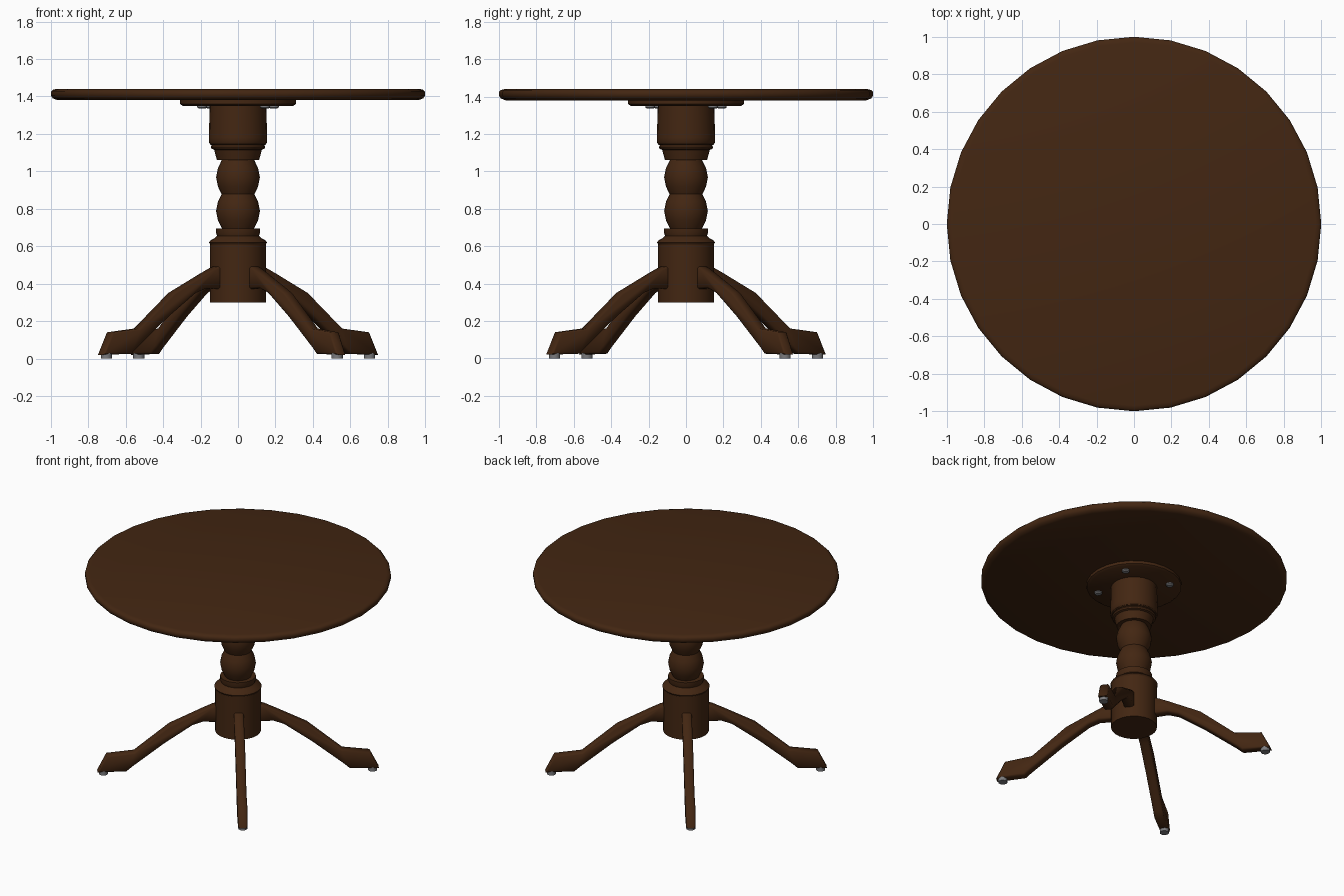
import bpy, bmesh, math
from mathutils import Matrix, Vector

if "Cube" in bpy.data.objects:
    bpy.data.objects.remove(bpy.data.objects["Cube"])


def material(name, rgb):
    m = bpy.data.materials.new(name)
    m.diffuse_color = (*rgb, 1)
    m.use_nodes = True
    m.node_tree.nodes["Principled BSDF"].inputs["Base Color"].default_value = m.diffuse_color
    return m


WOOD = material("dark_wood", (0.056, 0.0195, 0.006))
METAL = material("grey_metal", (0.2, 0.2, 0.21))


def finish(name, bm, mat, angle=40):
    bmesh.ops.recalc_face_normals(bm, faces=bm.faces[:])
    me = bpy.data.meshes.new(name)
    bm.to_mesh(me)
    bm.free()
    me.materials.append(mat)
    ob = bpy.data.objects.new(name, me)
    bpy.context.collection.objects.link(ob)
    bpy.ops.object.select_all(action="DESELECT")
    ob.select_set(True)
    bpy.context.view_layer.objects.active = ob
    bpy.ops.object.shade_smooth_by_angle(angle=math.radians(angle))
    return ob


def lathe(name, profile, sides, mat, centre=(0, 0), angle=40):
    """Closed solid turned from (radius, height) points, bottom to top."""
    bm = bmesh.new()
    rings = []
    for r, z in profile:
        rings.append([bm.verts.new((centre[0] + r * math.cos(2 * math.pi * i / sides),
                                    centre[1] + r * math.sin(2 * math.pi * i / sides), z))
                      for i in range(sides)])
    for a, b in zip(rings, rings[1:]):
        for i in range(sides):
            j = (i + 1) % sides
            bm.faces.new((a[i], a[j], b[j], b[i]))
    bm.faces.new(rings[0][::-1])
    bm.faces.new(rings[-1])
    return finish(name, bm, mat, angle)


# Table top and the mounting plate below it
lathe("table_top", [(0.965, 1.38), (0.99, 1.39), (1.0, 1.405), (1.0, 1.425),
                    (0.99, 1.435), (0.97, 1.44)], 32, WOOD, angle=50)
lathe("mounting_plate", [(0.295, 1.35), (0.31, 1.36), (0.31, 1.385)], 24, WOOD)

# Turned column, stacked from the bottom up
lathe("column_base", [(0.15, 0.30), (0.15, 0.61)], 24, WOOD)
lathe("base_collar", [(0.145, 0.605), (0.155, 0.62), (0.148, 0.63), (0.122, 0.645),
                      (0.112, 0.655), (0.117, 0.67), (0.117, 0.695)], 24, WOOD)
for name, z in (("lower_ball", 0.788), ("upper_ball", 0.968)):
    lathe(name, [(0.085, z - 0.095), (0.107, z - 0.05), (0.117, z),
                 (0.107, z + 0.05), (0.085, z + 0.095)], 24, WOOD)
lathe("upper_collar", [(0.113, 1.06), (0.127, 1.115), (0.14, 1.12), (0.145, 1.13),
                       (0.14, 1.14), (0.15, 1.145)], 24, WOOD)
lathe("column_head", [(0.145, 1.14), (0.156, 1.155), (0.156, 1.18), (0.151, 1.34),
                      (0.151, 1.355)], 24, WOOD)

# Leg outline as (distance from the axis, height)
LEG = [(0.12, 0.50), (0.17, 0.485), (0.235, 0.455), (0.45, 0.35), (0.68, 0.16),
       (0.86, 0.14), (0.92, 0.02), (0.73, 0.025), (0.69, 0.06), (0.48, 0.225),
       (0.30, 0.35), (0.23, 0.375), (0.12, 0.37)]
HALF = 0.032

for k in range(4):
    turn = math.radians(37 + 90 * k)
    bm = bmesh.new()
    face = bm.faces.new([bm.verts.new((r, -HALF, z)) for r, z in LEG])
    new = bmesh.ops.extrude_face_region(bm, geom=[face])["geom"]
    bmesh.ops.translate(bm, vec=Vector((0, 2 * HALF, 0)),
                        verts=[v for v in new if isinstance(v, bmesh.types.BMVert)])
    # round over the long edges of both sides
    rims = [e for e in bm.edges if abs(e.verts[0].co.y - e.verts[1].co.y) < 1e-4]
    bmesh.ops.recalc_face_normals(bm, faces=bm.faces[:])
    bmesh.ops.bevel(bm, geom=rims, offset=0.01, segments=1, affect="EDGES")
    bm.transform(Matrix.Rotation(turn, 4, "Z"))
    finish(f"leg_{k + 1}", bm, WOOD, 50)

    # Foot pad under the leg and screw head under the plate
    c, s = math.cos(turn), math.sin(turn)
    lathe(f"foot_pad_{k + 1}", [(0.03, 0.0), (0.03, 0.03)], 12, METAL, (0.88 * c, 0.88 * s))
    lathe(f"screw_{k + 1}", [(0.018, 1.335), (0.026, 1.342), (0.026, 1.355)], 12, METAL,
          (0.24 * c, 0.24 * s))
